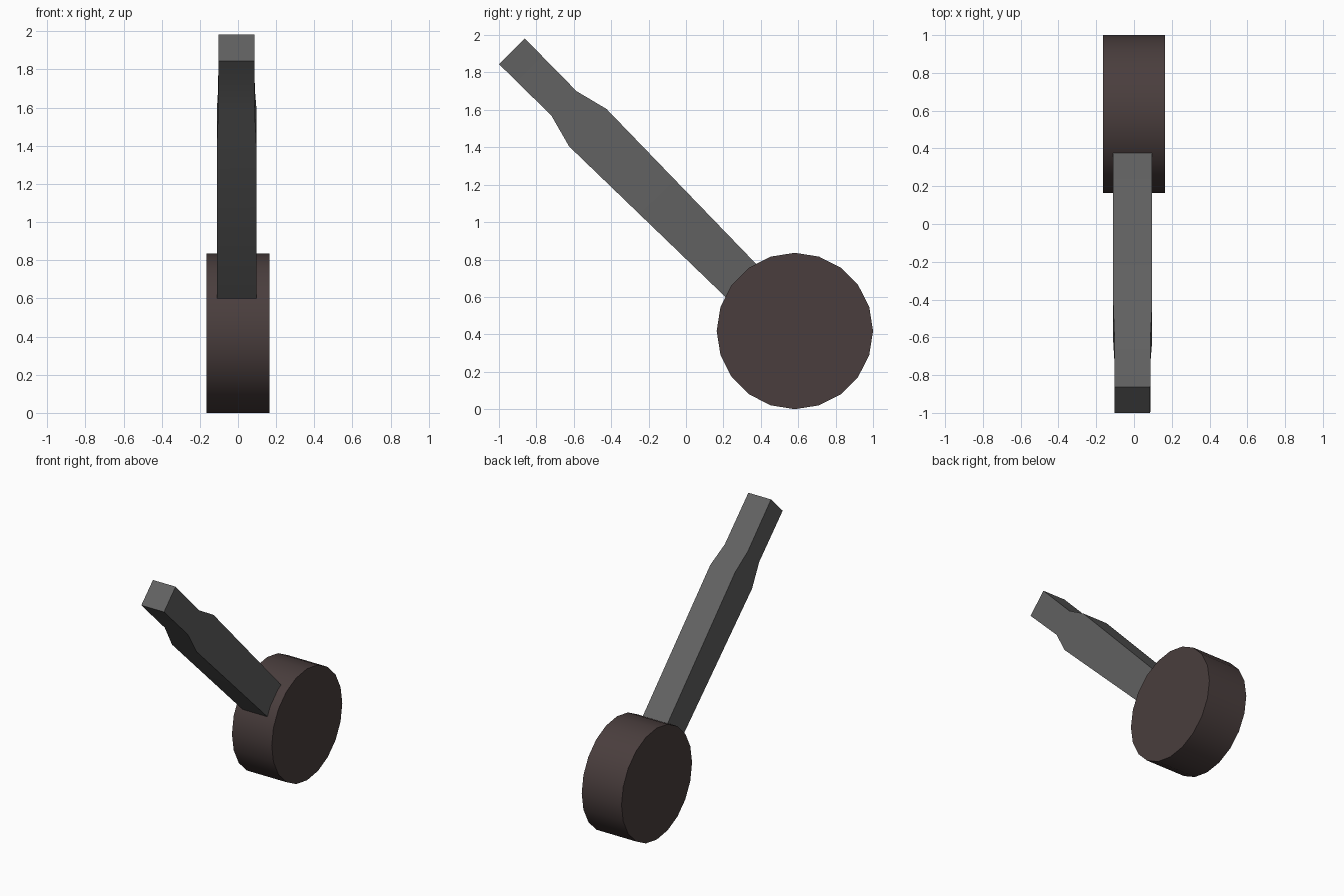
import bpy, bmesh, math
from mathutils import Matrix

if "Cube" in bpy.data.objects:
    bpy.data.objects.remove(bpy.data.objects["Cube"])


def finish(bm, name, color):
    bmesh.ops.recalc_face_normals(bm, faces=bm.faces)
    mesh = bpy.data.meshes.new(name)
    bm.to_mesh(mesh)
    bm.free()
    mat = bpy.data.materials.new(name + "_material")
    mat.diffuse_color = (*color, 1)
    mat.use_nodes = True
    mat.node_tree.nodes["Principled BSDF"].inputs["Base Color"].default_value = mat.diffuse_color
    mesh.materials.append(mat)
    obj = bpy.data.objects.new(name, mesh)
    bpy.context.collection.objects.link(obj)
    bpy.ops.object.select_all(action='DESELECT')
    obj.select_set(True)
    bpy.context.view_layer.objects.active = obj
    bpy.ops.object.shade_smooth_by_angle(angle=math.radians(35))
    return obj


# Wheel: 20-sided disc with its axle along x
R = 0.418
bm = bmesh.new()
bmesh.ops.create_cone(bm, cap_ends=True, segments=20, radius1=R, radius2=R, depth=0.33,
                      matrix=Matrix.Translation((0, 1 - R, R)) @ Matrix.Rotation(math.pi / 2, 4, 'Y'))
finish(bm, "wheel", (0.068, 0.048, 0.047))

# Strut: rectangular sections from the free end down into the wheel
# (x min, x max, lower y, lower z, upper y, upper z)
sections = [
    (-0.102, 0.086, -1.00, 1.845, -0.862, 1.982),
    (-0.104, 0.088, -0.72, 1.57, -0.585, 1.70),
    (-0.110, 0.096, -0.625, 1.405, -0.425, 1.605),
    (-0.110, 0.096, 0.33, 0.485, 0.50, 0.647),
]
bm = bmesh.new()
rings = [[bm.verts.new(p) for p in ((a, ly, lz), (b, ly, lz), (b, uy, uz), (a, uy, uz))]
         for a, b, ly, lz, uy, uz in sections]
for r, s in zip(rings, rings[1:]):
    for i in range(4):
        j = (i + 1) % 4
        bm.faces.new((r[i], r[j], s[j], s[i]))
bm.faces.new(rings[0])
bm.faces.new(rings[-1])
finish(bm, "strut", (0.12, 0.12, 0.12))
